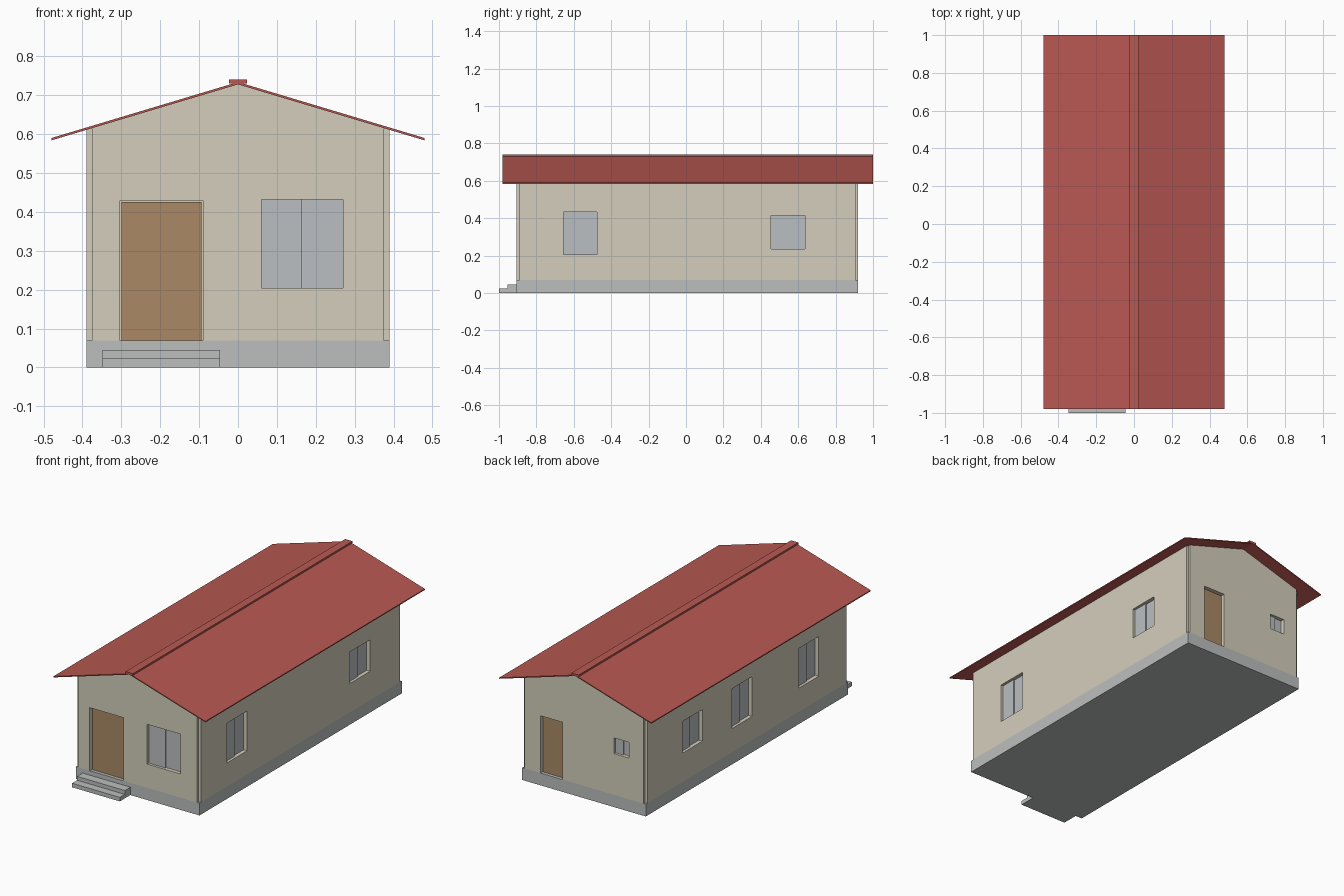
import bpy, bmesh
from mathutils import Matrix

old = bpy.data.objects.get("Cube")
if old:
    bpy.data.objects.remove(old, do_unlink=True)


def material(name, rgb):
    linear = [((c / 255 + 0.055) / 1.055) ** 2.4 for c in rgb] + [1]
    m = bpy.data.materials.new(name)
    m.use_nodes = True
    m.diffuse_color = linear
    m.node_tree.nodes["Principled BSDF"].inputs["Base Color"].default_value = linear
    return m


CREAM = material("cream plaster", (212, 206, 187))
GREY = material("grey concrete", (188, 191, 191))
GLASS = material("grey glass", (187, 191, 193))
RED = material("red roof", (184, 88, 82))
WOOD = material("brown wood", (170, 137, 102))


def finish(name, bm, mat):
    bmesh.ops.recalc_face_normals(bm, faces=bm.faces)
    me = bpy.data.meshes.new(name)
    bm.to_mesh(me)
    bm.free()
    me.materials.append(mat)
    ob = bpy.data.objects.new(name, me)
    bpy.context.collection.objects.link(ob)
    return ob


def boxes(name, extents, mat):
    """One object made of boxes, each given as (x, y, z) ranges."""
    bm = bmesh.new()
    for ranges in extents:
        mid = [(a + b) / 2 for a, b in ranges]
        size = [abs(b - a) for a, b in ranges]
        bmesh.ops.create_cube(
            bm, size=1, matrix=Matrix.Translation(mid) @ Matrix.Diagonal((*size, 1)))
    return finish(name, bm, mat)


def prism(name, profile, y0, y1, mat):
    """Extrude an x-z profile along y."""
    bm = bmesh.new()
    face = bm.faces.new([bm.verts.new((x, y0, z)) for x, z in profile])
    moved = bmesh.ops.extrude_face_region(bm, geom=[face])["geom"]
    verts = [v for v in moved if isinstance(v, bmesh.types.BMVert)]
    bmesh.ops.translate(bm, vec=(0, y1 - y0, 0), verts=verts)
    return finish(name, bm, mat)


HALF, FRONT, BACK, PLINTH = 0.39, -0.905, 0.92, 0.07
RIDGE, EAVE, OVERHANG = 0.728, 0.584, 0.48
NOTCH, RECESS = 0.014, 0.025
# wall plane position, outward sign, and whether the wall runs along x
WALLS = {"front": (FRONT, -1, True), "back": (BACK, 1, True),
         "left": (HALF, 1, False), "right": (-HALF, -1, False)}


def on_wall(wall, u, z, depth):
    """Box ranges for a block between two depths behind a wall plane."""
    plane, sign, along_x = WALLS[wall]
    d = tuple(plane - sign * k for k in depth)
    return (u, d, z) if along_x else (d, u, z)


# Openings: name, wall, span along wall, height range
low, high = (0.205, 0.432), (0.235, 0.415)
windows = [
    ("front_window", "front", (0.06, 0.27), low),
    ("back_small_window", "back", (-0.285, -0.19), (0.305, 0.395)),
    ("left_front_window", "left", (-0.655, -0.475), low),
    ("left_rear_window", "left", (0.455, 0.635), high),
    ("right_front_window", "right", (-0.64, -0.46), low),
    ("right_middle_window", "right", (-0.04, 0.14), low),
    ("right_rear_window", "right", (0.41, 0.59), high),
]
doors = [
    ("front_door", "front", (-0.303, -0.09), (PLINTH, 0.43)),
    ("back_door", "back", (0.135, 0.275), (PLINTH, 0.397)),
]

# Walls with gables, recessed openings and notched corners
slope = (RIDGE - EAVE) / OVERHANG
wall_top = RIDGE - slope * HALF
walls = prism("walls", [(-HALF, PLINTH), (HALF, PLINTH), (HALF, wall_top),
                        (0, RIDGE), (-HALF, wall_top)], FRONT, BACK, CREAM)
cuts = [on_wall(w, u, (z[0] - 0.02 * (z[0] == PLINTH), z[1]), (-0.05, RECESS))
        for _, w, u, z in windows + doors]
for s in (-1, 1):
    for y, inward in ((FRONT, 1), (BACK, -1)):
        cuts.append(((s * (HALF - NOTCH), s * (HALF + 0.05)),
                     (y - inward * 0.05, y + inward * NOTCH), (0.01, 0.9)))
cutter = boxes("opening_cutter", cuts, CREAM)
cutter.hide_render = True
mod = walls.modifiers.new("openings", "BOOLEAN")
mod.operation, mod.solver, mod.object = "DIFFERENCE", "EXACT", cutter
bpy.context.view_layer.objects.active = walls
bpy.ops.object.modifier_apply(modifier=mod.name)
bpy.data.objects.remove(cutter, do_unlink=True)

# Sliding window panes, one slightly in front of the other
for name, wall, (a, b), z in windows:
    mid = (a + b) / 2
    near, far = ((a, mid), (mid, b)) if wall in ("front", "left") else ((mid, b), (a, mid))
    boxes(name, [on_wall(wall, near, z, (RECESS - 0.010, RECESS)),
                 on_wall(wall, far, z, (RECESS - 0.003, RECESS))], GLASS)

# Door leaves with a narrow plaster margin
for name, wall, (a, b), (z0, z1) in doors:
    boxes(name, [on_wall(wall, (a + 0.004, b - 0.004), (z0, z1 - 0.004),
                         (RECESS - 0.006, RECESS))], WOOD)

# Plinth and entrance steps
boxes("plinth", [((-HALF, HALF), (FRONT, BACK), (0, PLINTH))], GREY)
boxes("entrance_steps", [((-0.348, -0.046), (-1.0, -0.955), (0, 0.023)),
                         ((-0.348, -0.046), (-0.955, FRONT), (0, 0.045))], GREY)

# Thin pitched roof and ridge cap
THICK = 0.006
prism("roof", [(-OVERHANG, EAVE), (0, RIDGE), (OVERHANG, EAVE), (OVERHANG, EAVE + THICK),
               (0, RIDGE + THICK), (-OVERHANG, EAVE + THICK)], -0.98, 1.0, RED)
boxes("ridge_cap", [((-0.023, 0.023), (-0.98, 1.0), (RIDGE + 0.002, 0.74))], RED)
